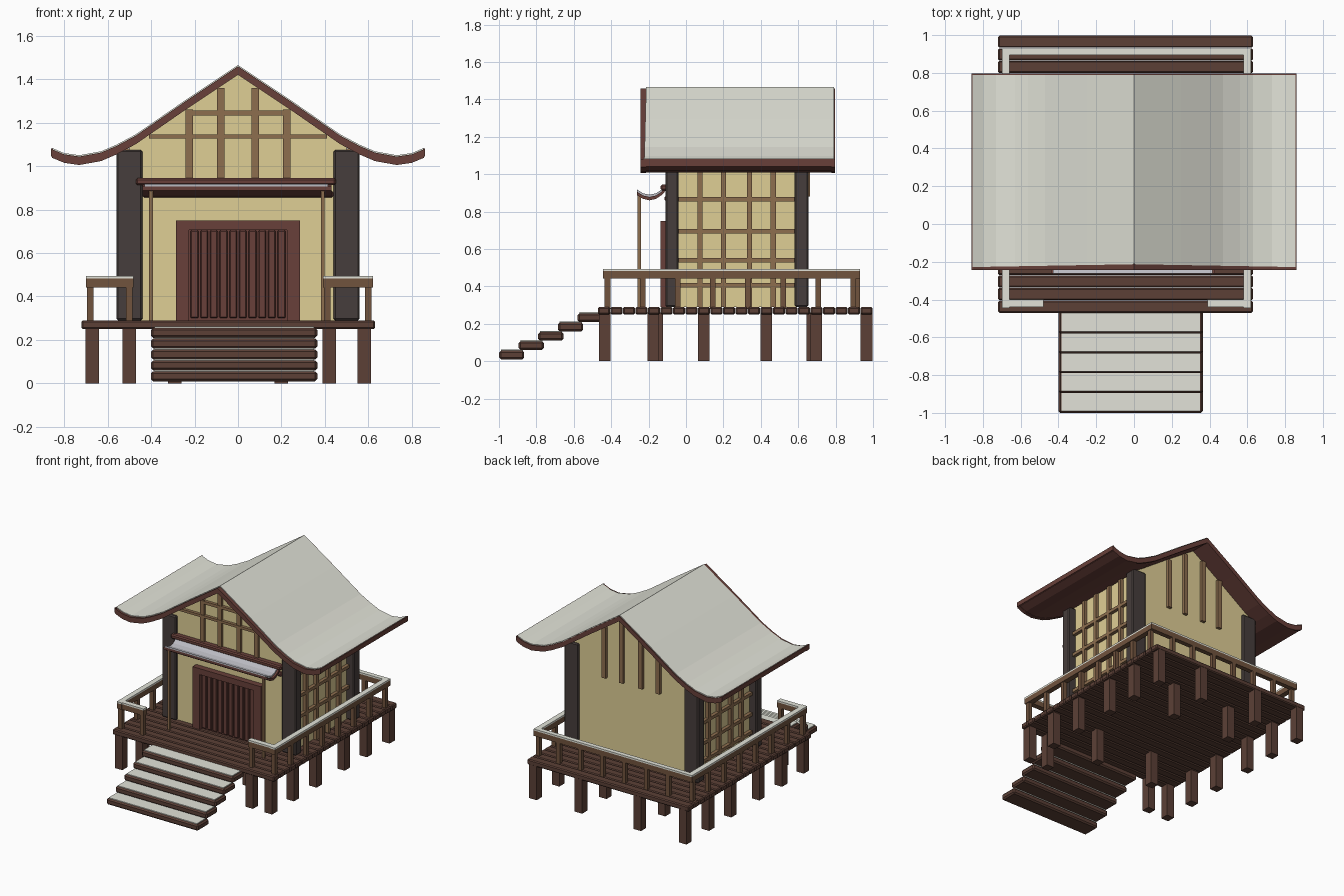
import bpy, bmesh

if "Cube" in bpy.data.objects:
    bpy.data.objects.remove(bpy.data.objects["Cube"])


def material(name, r, g, b):
    m = bpy.data.materials.new(name)
    m.diffuse_color = [(c / 255) ** 2.2 for c in (r, g, b)] + [1]
    m.use_nodes = True
    m.node_tree.nodes["Principled BSDF"].inputs["Base Color"].default_value = m.diffuse_color
    return m


BROWN = material("dark_wood", 92, 66, 57)
RED = material("red_wood", 104, 66, 60)
RAIL = material("rail_wood", 112, 84, 64)
LATTICE = material("lattice_wood", 140, 110, 80)
DARK = material("pillar_wood", 72, 64, 62)
WALL = material("plaster", 222, 205, 148)
PALE = material("pale_cover", 225, 226, 215)
GREY = material("canopy_grey", 185, 185, 192)


def finish(name, bm, mat, bevel=0):
    bmesh.ops.recalc_face_normals(bm, faces=bm.faces)
    mesh = bpy.data.meshes.new(name)
    bm.to_mesh(mesh)
    bm.free()
    obj = bpy.data.objects.new(name, mesh)
    bpy.context.collection.objects.link(obj)
    mesh.materials.append(mat)
    if bevel:
        mod = obj.modifiers.new("edge_bevel", 'BEVEL')
        mod.width, mod.segments = bevel, 1
    return obj


def boxes(name, items, mat, bevel=0):
    """One object from boxes given as (x0, x1, y0, y1, z0, z1)."""
    bm = bmesh.new()
    for x0, x1, y0, y1, z0, z1 in items:
        for v in bmesh.ops.create_cube(bm, size=1)["verts"]:
            v.co = (x1 if v.co.x > 0 else x0, y1 if v.co.y > 0 else y0, z1 if v.co.z > 0 else z0)
    return finish(name, bm, mat, bevel)


def extrude(name, profile, place, a, b, mat):
    """Closed profile swept from a to b; place maps (u, v, t) to x, y, z."""
    bm = bmesh.new()
    ends = [[bm.verts.new(place(u, v, t)) for u, v in profile] for t in (a, b)]
    n = len(profile)
    bm.faces.new(ends[0])
    bm.faces.new(ends[1])
    for i in range(n):
        j = (i + 1) % n
        bm.faces.new((ends[0][i], ends[0][j], ends[1][j], ends[1][i]))
    return finish(name, bm, mat)


def post(x, y, z0, z1, w):
    h = w / 2
    return (x - h, x + h, y - h, y + h, z0, z1)


def spread(a, b, n):
    return [a + (b - a) * i / (n - 1) for i in range(n)]


# Stilts: perimeter and inner rows
stilts = [(x, y) for x in (-.67, .58) for y in (-.435, -.175, .095, .43, .695, .965)]
stilts += [(-.5, -.435), (.42, -.435), (-.29, .965), (.2, .965)]
stilts += [(x, y) for x in (-.29, .2) for y in (-.155, .675)]
boxes("stilts", [post(x, y, 0, .26, .062) for x, y in stilts], BROWN)

# Deck planks
pitch = 1.47 / 22
boxes("deck_planks", [(-.72, .63, -.47 + i * pitch, -.47 + (i + 1) * pitch - .003, .25, .29)
                      for i in range(22)], BROWN, .007)

# Stairs with pale tread covers
steps = [(-1 + .105 * i, .01 + .05 * i) for i in range(5)]
boxes("stair_treads", [(-.4, .365, y, y + .135, z, z + .046) for y, z in steps], BROWN, .01)
boxes("stair_covers", [(-.385, .35, y + .01, y + .128, z + .044, z + .052) for y, z in steps], PALE)

# Railing: posts, rails and pale caps around an opening at the front
ys, xs = spread(-.42, .895, 8), spread(-.68, .6, 8)[1:-1]
posts = [(x, y) for x in (-.68, .6) for y in ys] + [(x, .915) for x in xs]
posts += [(-.5, -.42), (.41, -.42)]
boxes("railing_posts", [post(x, y, .28, .45, .03) for x, y in posts], RAIL)
runs = [(-.70, -.66, -.445, .93), (.58, .62, -.445, .93), (-.66, .58, .895, .93),
        (-.66, -.48, -.44, -.4), (.39, .58, -.44, -.4)]
boxes("railing_rails", [(*r, .442, .482) for r in runs], RAIL)
boxes("railing_caps", [(*r, .482, .494) for r in runs], PALE)

# House body: gabled plaster block
gable = [(-.5, .29), (.5, .29), (.5, 1.085), (.47, 1.107), (0, 1.427), (-.47, 1.107), (-.5, 1.085)]
extrude("plaster_body", gable, lambda u, v, t: (u, t, v), -.09, .64, WALL)

# Corner pillars
boxes("corner_pillars", [(min(s * .44, s * .56), max(s * .44, s * .56), y0, y1, .29, 1.075)
                         for s in (-1, 1) for y0, y1 in ((-.11, -.04), (.58, .655))], DARK, .008)

# Side lattice on both walls
side = []
for x0, x1 in ((-.525, -.49), (.49, .525)):
    side += [(x0, x1, y - .014, y + .014, .29, 1.08) for y in (.075, .2, .34, .467)]
    side += [(x0, x1, -.04, .59, z - .012, z + .012) for z in (.405, .54, .695, .865)]
boxes("side_lattice", side, LATTICE)

# Gable lattice on the front, hanging strips on the back
tops = ((-.225, 1.26), (-.08, 1.36), (.08, 1.36), (.225, 1.26))
front = [(x - .017, x + .017, -.108, -.08, .94, z) for x, z in tops]
front += [(-.41, .41, -.112, -.08, 1.127, 1.146), (-.24, .24, -.112, -.08, 1.233, 1.255)]
boxes("front_gable_lattice", front, LATTICE)
boxes("back_gable_strips", [(x - .017, x + .017, .63, .662, .88, z) for x, z in tops], LATTICE)

# Door: frame, panel and vertical slats
boxes("door_frame", [(-.285, -.225, -.135, -.08, .29, .75), (.225, .285, -.135, -.08, .29, .75),
                     (-.225, .225, -.135, -.08, .705, .75)], RED)
boxes("door_panel", [(-.225, .225, -.108, -.08, .29, .71)], RED)
boxes("door_slats", [(x - .018, x + .018, -.122, -.1, .3, .705) for x in spread(-.2, .2, 10)], RED, .005)

# Front canopy: sagging roof, rim, ridge beam, lintel and two posts
sag = [(-.262, .918), (-.23, .898), (-.195, .89), (-.16, .898), (-.13, .918), (-.11, .94)]


def band(line, top, bottom):
    return [(u, v + top) for u, v in line] + [(u, v + bottom) for u, v in reversed(line)]


extrude("canopy_cover", band(sag, 0, -.012), lambda u, v, t: (t, u, v), -.43, .415, GREY)
extrude("canopy_base", band(sag, -.012, -.03), lambda u, v, t: (t, u, v), -.44, .43, RED)
boxes("canopy_beams", [(-.47, .45, -.135, -.085, .912, .945), (-.44, .44, -.115, -.08, .855, .885)], RED, .008)
boxes("canopy_posts", [post(x, -.25, .285, .9, .018) for x in (-.4, .39)], LATTICE)

# Main roof: upswept eaves, brown slab with a pale cover, ridge set slightly back at the front
half = [(0, 1.465), (.25, 1.298), (.47, 1.146), (.56, 1.098), (.63, 1.068), (.73, 1.05), (.8, 1.06), (.855, 1.083)]
curve = [(-x, z) for x, z in half[:0:-1]] + half


def roof_place(u, v, t):
    return (u, t + (1 - abs(u) / .855) * .015 * (t < 0), v)


extrude("roof_cover", band(curve, 0, -.012), roof_place, -.228, .79, PALE)
extrude("roof_slab", band(curve, -.01, -.042), roof_place, -.232, .793, RED)
# Verge boards at both gable ends and eave trims along the sides
extrude("front_verge", band(curve, -.006, -.045), lambda u, v, t: (u, t, v), -.243, -.215, RED)
extrude("back_verge", band(curve, -.006, -.045), lambda u, v, t: (u, t, v), .778, .797, RED)
boxes("eave_trims", [(-.86, -.85, -.243, .797, 1.045, 1.08), (.85, .86, -.243, .797, 1.045, 1.08)], RED)
